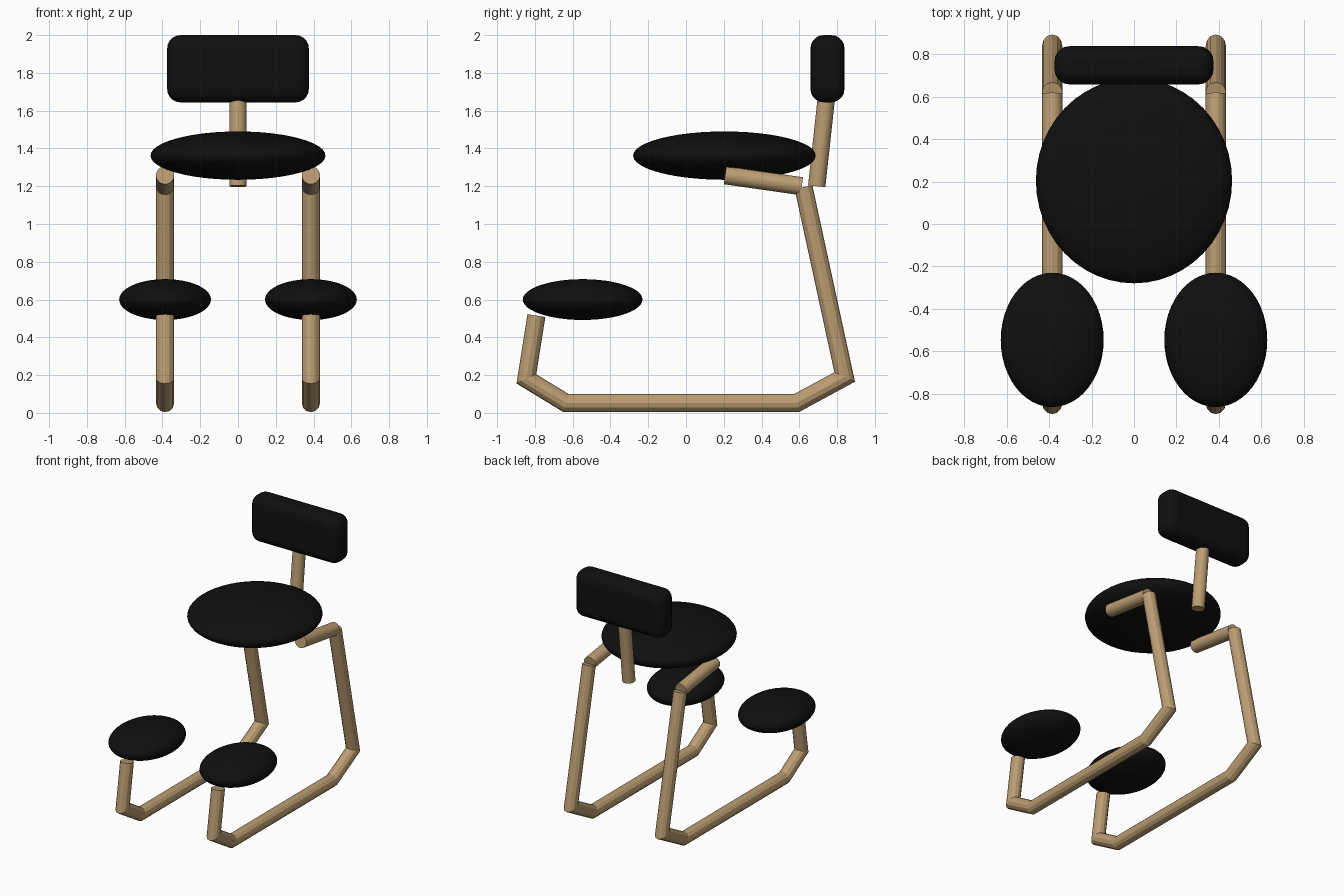
import bpy
import bmesh
import math
from mathutils import Vector

default = bpy.data.objects.get("Cube")
if default:
    bpy.data.objects.remove(default, do_unlink=True)


def make_material(name, color):
    mat = bpy.data.materials.new(name)
    mat.use_nodes = True
    mat.diffuse_color = color
    mat.node_tree.nodes["Principled BSDF"].inputs["Base Color"].default_value = color
    return mat


wood = make_material("light wood", (0.50, 0.34, 0.17, 1))
black = make_material("black padding", (0.005, 0.005, 0.005, 1))


def finish(obj, name, mat, smooth=True):
    obj.name = name
    obj.data.materials.clear()
    obj.data.materials.append(mat)
    if smooth:
        bpy.ops.object.select_all(action='DESELECT')
        obj.select_set(True)
        bpy.context.view_layer.objects.active = obj
        bpy.ops.object.shade_smooth_by_angle(angle=math.radians(40))
    return obj


def cushion(name, center, radii):
    """Flattened round pad."""
    bpy.ops.mesh.primitive_uv_sphere_add(segments=48, ring_count=24, location=center)
    obj = bpy.context.object
    obj.scale = radii
    bpy.ops.object.transform_apply(location=False, rotation=False, scale=True)
    return finish(obj, name, black)


def rod(name, start, end, radius):
    """Round bar between two points."""
    a, b = Vector(start), Vector(end)
    bpy.ops.mesh.primitive_cylinder_add(vertices=32, radius=radius,
                                        depth=(b - a).length, location=(a + b) / 2)
    obj = bpy.context.object
    obj.rotation_euler = (b - a).to_track_quat('Z', 'Y').to_euler()
    return finish(obj, name, wood)


def bent_rail(name, x, path, radius, sides=12):
    """Faceted tube mitred at each bend of a path in the y-z plane."""
    points = [Vector((x, y, z)) for y, z in path]
    across = Vector((1, 0, 0))
    bm = bmesh.new()
    rings = []
    for i, p in enumerate(points):
        before = (p - points[max(i - 1, 0)]).normalized()
        after = (points[min(i + 1, len(points) - 1)] - p).normalized()
        tangent = (before + after).normalized()
        stretch = 1 / tangent.dot(after if after.length else before)
        normal = across.cross(tangent) * stretch
        ring = []
        for k in range(sides):
            angle = math.tau * k / sides
            offset = across * math.cos(angle) + normal * math.sin(angle)
            ring.append(bm.verts.new(p + offset * radius))
        rings.append(ring)
    for r, s in zip(rings, rings[1:]):
        for k in range(sides):
            n = (k + 1) % sides
            bm.faces.new((r[k], r[n], s[n], s[k]))
    bm.faces.new(rings[0])
    bm.faces.new(rings[-1])
    bmesh.ops.recalc_face_normals(bm, faces=bm.faces)
    mesh = bpy.data.meshes.new(name)
    bm.to_mesh(mesh)
    bm.free()
    obj = bpy.data.objects.new(name, mesh)
    bpy.context.collection.objects.link(obj)
    return finish(obj, name, wood, smooth=False)


# Side frames, seat supports and knee pads
rail_path = [(-0.792, 0.515), (-0.845, 0.18), (-0.635, 0.052),
             (0.585, 0.052), (0.84, 0.19), (0.622, 1.195)]
for side, sign in (("left", 1), ("right", -1)):
    x = 0.386 * sign
    bent_rail(side + "_frame_rail", x, rail_path, 0.048)
    rod(side + "_seat_support", (x, 0.207, 1.258), (x, 0.613, 1.2), 0.048)
    cushion(side + "_knee_pad", (x, -0.547, 0.6), (0.243, 0.317, 0.108))

# Seat
cushion("seat", (0, 0.204, 1.362), (0.463, 0.484, 0.128))

# Backrest and its post
rod("backrest_post", (0, 0.692, 1.2), (0, 0.752, 1.75), 0.046)
bpy.ops.mesh.primitive_cube_add(size=1, location=(0, 0.749, 1.822))
backrest = bpy.context.object
backrest.scale = (0.75, 0.18, 0.356)
bpy.ops.object.transform_apply(location=False, rotation=False, scale=True)
bevel = backrest.modifiers.new("rounded edges", 'BEVEL')
bevel.width = 0.07
bevel.segments = 5
finish(backrest, "backrest", black)
